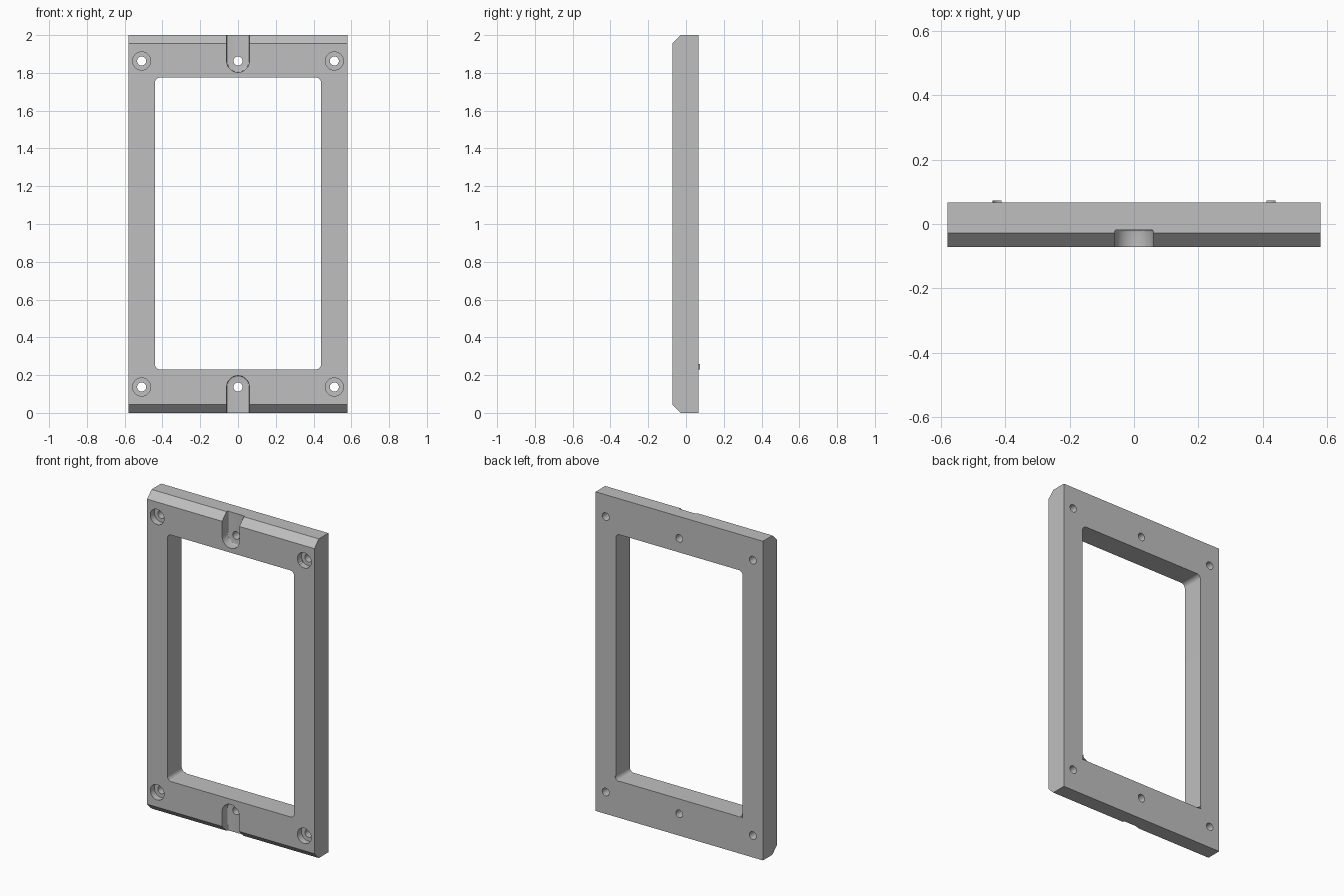
import bpy, bmesh
from math import sin, cos, pi

if "Cube" in bpy.data.objects:
    bpy.data.objects.remove(bpy.data.objects["Cube"], do_unlink=True)

W, H = 0.58, 2.0                              # half width, height
FRONT, BACK, TAB = -0.072, 0.067, 0.073       # depth planes
WIN_X, WIN_LOW, WIN_HIGH, WIN_R = 0.44, 0.23, 1.775, 0.028
HOLE_X, HOLE_Z, HOLE_R = 0.51, 0.137, 0.024
SLOT_R, SLOT_FLOOR = 0.06, -0.018
BORE_R, BORE_FLOOR = 0.048, -0.032
CHAMFER = 0.044

grey = bpy.data.materials.new("plain grey")
grey.use_nodes = True
colour = (0.52, 0.52, 0.52, 1)
grey.diffuse_color = colour
grey.node_tree.nodes["Principled BSDF"].inputs["Base Color"].default_value = colour


def arc(cx, cz, r, start, end, n):
    return [(cx + r * cos(start + (end - start) * i / n),
             cz + r * sin(start + (end - start) * i / n)) for i in range(n + 1)]


def circle(cx, cz, r):
    return arc(cx, cz, r, 0, 2 * pi, 32)[:-1]


def prism(name, outline, a, b, axis="y", round_floor=0):
    """Extrude an outline from a to b along the chosen axis."""
    bm = bmesh.new()
    place = (lambda u, v, d: (u, d, v)) if axis == "y" else (lambda u, v, d: (d, u, v))
    rings = [[bm.verts.new(place(u, v, d)) for u, v in outline] for d in (a, b)]
    n = len(outline)
    for i in range(n):
        j = (i + 1) % n
        bm.faces.new((rings[0][i], rings[0][j], rings[1][j], rings[1][i]))
    for ring in rings:
        bm.faces.new(ring)
    bmesh.ops.recalc_face_normals(bm, faces=bm.faces)
    if round_floor:
        rim = [e for e in bm.edges if all(v in rings[1] for v in e.verts)]
        bmesh.ops.bevel(bm, geom=rim, offset=round_floor, segments=3,
                        profile=0.5, affect="EDGES")
    mesh = bpy.data.meshes.new(name)
    bm.to_mesh(mesh)
    bm.free()
    mesh.materials.append(grey)
    obj = bpy.data.objects.new(name, mesh)
    bpy.context.collection.objects.link(obj)
    return obj


def cut(body, cutter):
    cutter.hide_render = True
    mod = body.modifiers.new("cut", "BOOLEAN")
    mod.operation, mod.solver, mod.object = "DIFFERENCE", "EXACT", cutter
    bpy.context.view_layer.objects.active = body
    bpy.ops.object.modifier_apply(modifier=mod.name)
    bpy.data.objects.remove(cutter, do_unlink=True)


# Frame body with chamfered front top and bottom edges
side = [(BACK, 0), (BACK, H), (FRONT + CHAMFER, H), (FRONT, H - CHAMFER),
        (FRONT, CHAMFER), (FRONT + CHAMFER, 0)]
frame = prism("frame", side, -W, W, axis="x")

# Window opening with rounded corners
window = []
for k, (sx, z) in enumerate(((1, WIN_HIGH - WIN_R), (-1, WIN_HIGH - WIN_R),
                             (-1, WIN_LOW + WIN_R), (1, WIN_LOW + WIN_R))):
    window += arc(sx * (WIN_X - WIN_R), z, WIN_R, k * pi / 2, (k + 1) * pi / 2, 8)
cut(frame, prism("window_cutter", window, -1, 1))

for top in (False, True):
    z = H - HOLE_Z if top else HOLE_Z
    # Round-ended slot open to the outer edge
    end = H + 0.1 if top else -0.1
    turn = pi if top else 0
    slot = arc(0, z, SLOT_R, turn, turn + pi, 24)
    slot += [(slot[-1][0], end), (slot[0][0], end)]
    cut(frame, prism("slot_cutter", slot, -0.2, SLOT_FLOOR, round_floor=0.006))
    # Counterbores at the corners, then through holes
    for x in (-HOLE_X, HOLE_X):
        cut(frame, prism("bore_cutter", circle(x, z, BORE_R), -0.2, BORE_FLOOR))
    for x in (-HOLE_X, 0, HOLE_X):
        cut(frame, prism("hole_cutter", circle(x, z, HOLE_R), -1, 1))

# Small raised corner fillets behind the lower window corners
tabs = []
for label, s in (("left", 1), ("right", -1)):
    curve = arc(WIN_X - WIN_R, WIN_LOW + WIN_R, WIN_R, -pi / 2, 0, 8)
    outline = [(s * x, z) for x, z in curve + [(WIN_X, WIN_LOW)]]
    tabs.append(prism(label + "_corner_tab", outline, BACK - 0.002, TAB))

# Smooth the curved walls, keep edges sharp
bpy.ops.object.select_all(action="DESELECT")
for obj in [frame] + tabs:
    obj.select_set(True)
bpy.context.view_layer.objects.active = frame
bpy.ops.object.shade_smooth_by_angle(angle=pi / 6)
